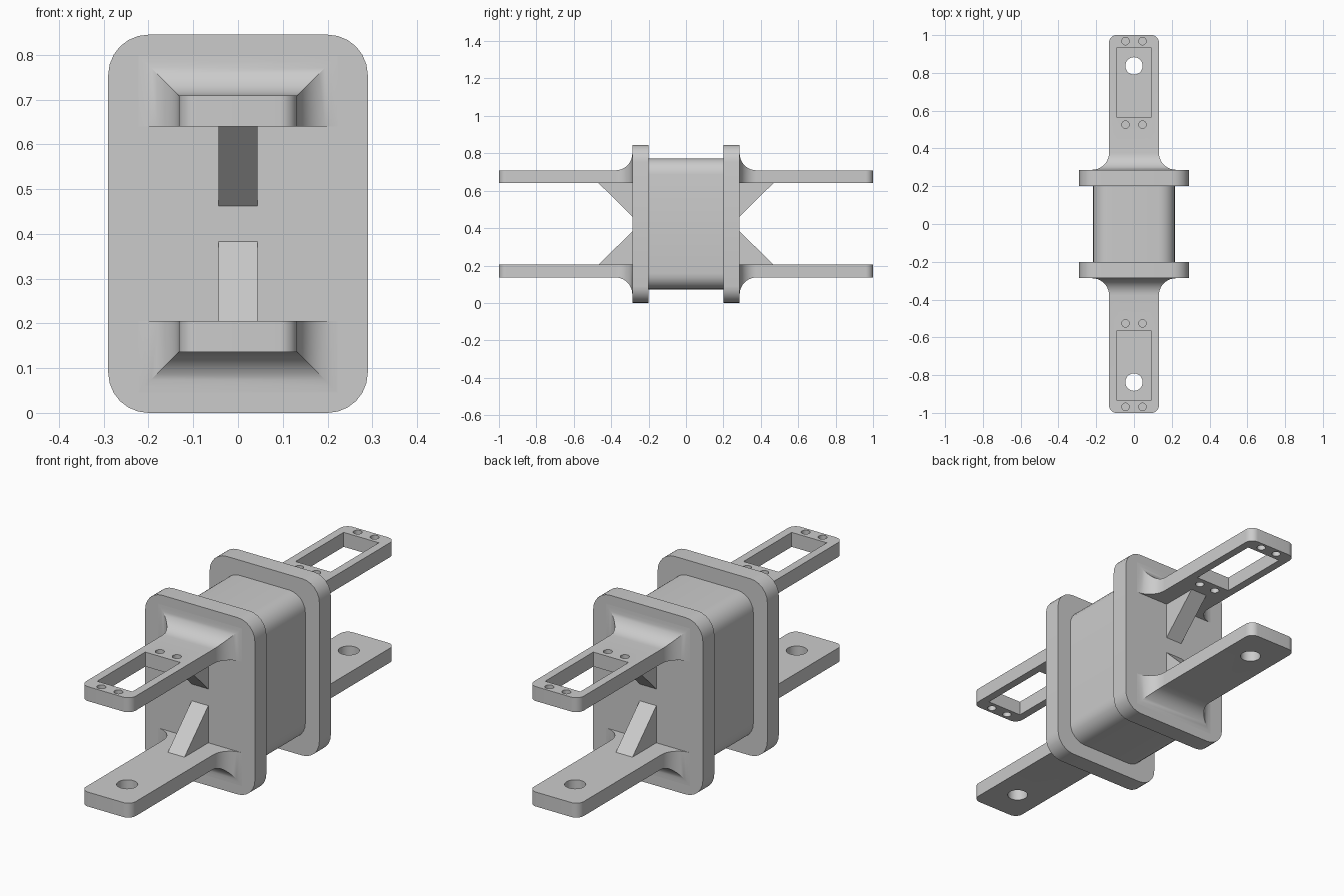
import bpy, bmesh
from math import pi, sin, cos, radians

if "Cube" in bpy.data.objects:
    bpy.data.objects.remove(bpy.data.objects["Cube"])

MID = 0.4225          # height of the horizontal symmetry plane
FACE = 0.287          # outer face of the flanges
INNER, OUTER = 0.2175, 0.2865   # arm faces, measured from MID
HALF = 0.132          # arm half width

grey = bpy.data.materials.new("grey plastic")
grey.use_nodes = True
colour = (0.6, 0.6, 0.6, 1)
grey.diffuse_color = colour
grey.node_tree.nodes["Principled BSDF"].inputs["Base Color"].default_value = colour


def loft(name, rings):
    """Skin a list of equal-length point rings and cap both ends."""
    bm = bmesh.new()
    loops = [[bm.verts.new(p) for p in ring] for ring in rings]
    n = len(loops[0])
    for a, b in zip(loops, loops[1:]):
        for i in range(n):
            j = (i + 1) % n
            bm.faces.new((a[i], a[j], b[j], b[i]))
    bm.faces.new(loops[0])
    bm.faces.new(loops[-1])
    bmesh.ops.recalc_face_normals(bm, faces=bm.faces)
    mesh = bpy.data.meshes.new(name)
    bm.to_mesh(mesh)
    bm.free()
    mesh.materials.append(grey)
    obj = bpy.data.objects.new(name, mesh)
    bpy.context.collection.objects.link(obj)
    return obj


def smooth(obj):
    obj.data.shade_smooth()
    obj.data.set_sharp_from_angle(angle=radians(30))


def mirror_y(obj):
    obj.modifiers.new("front and back", 'MIRROR').use_axis = (False, True, False)


def rounded_block(name, w, h, r, y0, y1, steps=6):
    """Rounded rectangle in x and z, extruded along y."""
    outline = []
    for k, (sx, sz) in enumerate(((1, 1), (-1, 1), (-1, -1), (1, -1))):
        for i in range(steps + 1):
            a = (k + i / steps) * pi / 2
            outline.append((sx * (w - r) + r * cos(a), sz * (h - r) + r * sin(a)))
    obj = loft(name, [[(x, y, MID + z) for x, z in outline] for y in (y0, y1)])
    smooth(obj)
    return obj


def arm(name, side):
    """Flat arm with a flared, mitred root and rounded tip corners."""
    flare, tip, steps = 0.09, 0.04, 10
    stations = [(FACE - 0.01, HALF + flare, flare)]
    for i in range(steps + 1):
        a = i / steps * pi / 2
        grow = flare * (1 - sin(a))
        stations.append((FACE + flare * (1 - cos(a)), HALF + grow, grow))
    for i in range(steps + 1):
        a = i / steps * pi / 2
        stations.append((1 - tip + tip * sin(a), HALF - tip + tip * cos(a), 0))
    return loft(name, [[(-w, y, MID + side * INNER), (w, y, MID + side * INNER),
                        (w, y, MID + side * (OUTER + g)), (-w, y, MID + side * (OUTER + g))]
                       for y, w, g in stations])


def drill(obj, side, outlines):
    """Cut vertical openings of the given outlines through an arm."""
    for outline in outlines:
        cutter = loft("cutter", [[(x, y, MID + side * d) for x, y in outline]
                                 for d in (INNER - 0.05, OUTER + 0.05)])
        cutter.hide_render = True
        mod = obj.modifiers.new("opening", 'BOOLEAN')
        mod.operation, mod.solver, mod.object = 'DIFFERENCE', 'EXACT', cutter
        bpy.context.view_layer.update()
        cut = bpy.data.meshes.new_from_object(
            obj.evaluated_get(bpy.context.evaluated_depsgraph_get()))
        obj.modifiers.clear()
        obj.data = cut
        bpy.data.objects.remove(cutter)


def circle(cx, cy, r, n=32):
    return [(cx + r * cos(2 * pi * i / n), cy + r * sin(2 * pi * i / n)) for i in range(n)]


# Central housing and its two end flanges
rounded_block("housing", 0.216, 0.35, 0.085, -0.21, 0.21)
mirror_y(rounded_block("end_flange", 0.29, MID, 0.09, 0.2, FACE))

# Upper arms: rectangular window and four screw holes
upper = arm("upper_arm", 1)
window = [(-0.093, 0.567), (0.093, 0.567), (0.093, 0.931), (-0.093, 0.931)]
screws = [circle(x, y, 0.02, 20) for x in (-0.045, 0.045) for y in (0.526, 0.968)]
drill(upper, 1, [window] + screws)

# Lower arms: one pivot hole
lower = arm("lower_arm", -1)
drill(lower, -1, [circle(0, 0.837, 0.046)])

for obj in (upper, lower):
    smooth(obj)
    mirror_y(obj)

# Triangular gussets on the inner side of each arm
for name, side in (("upper_gusset", 1), ("lower_gusset", -1)):
    profile = [(FACE - 0.005, INNER + 0.005), (0.472, INNER + 0.005), (0.467, INNER),
               (FACE, 0.04), (FACE - 0.005, 0.04)]
    mirror_y(loft(name, [[(x, y, MID + side * d) for y, d in profile]
                         for x in (-0.044, 0.044)]))
